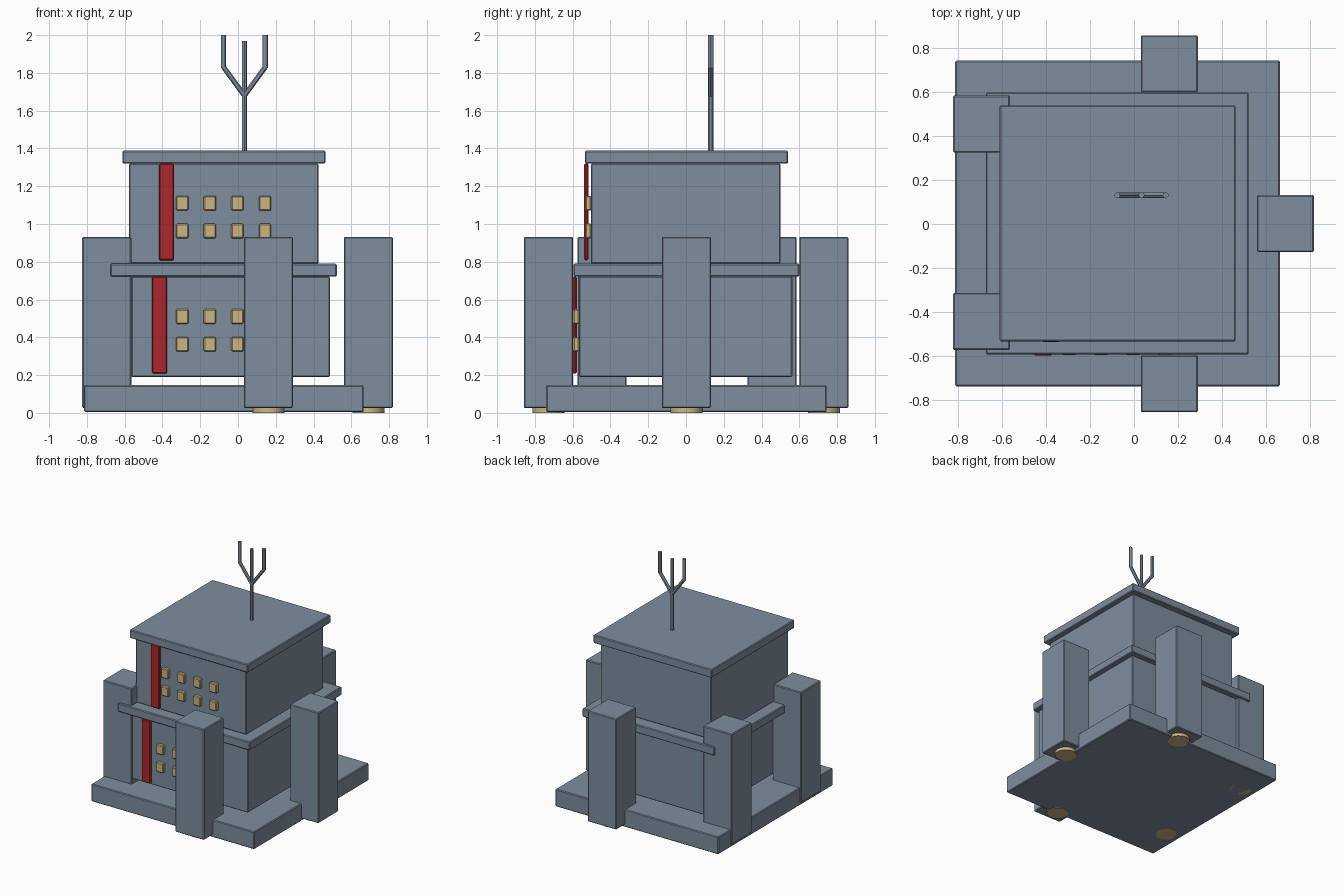
import bpy
from mathutils import Vector

if "Cube" in bpy.data.objects:
    bpy.data.objects.remove(bpy.data.objects["Cube"])


def material(name, rgb):
    m = bpy.data.materials.new(name)
    m.diffuse_color = (*rgb, 1)
    m.use_nodes = True
    m.node_tree.nodes["Principled BSDF"].inputs["Base Color"].default_value = m.diffuse_color
    return m


GREY = material("blue grey", (0.21, 0.27, 0.34))
RED = material("banner red", (0.42, 0.02, 0.025))
GOLD = material("pale gold", (0.60, 0.47, 0.22))


def box(name, x, y, z, mat=GREY, bevel=0.006):
    """Bevelled box from (min, max) ranges."""
    bpy.ops.mesh.primitive_cube_add(
        size=1, location=[(a + b) / 2 for a, b in (x, y, z)])
    ob = bpy.context.object
    ob.name = name
    ob.scale = [b - a for a, b in (x, y, z)]
    bpy.ops.object.transform_apply(location=False, rotation=False, scale=True)
    ob.data.materials.append(mat)
    mod = ob.modifiers.new("soft_edges", 'BEVEL')
    mod.width, mod.segments = bevel, 1
    return ob


def rod(name, start, end, radius, mat=GREY, sides=12):
    """Cylinder between two points."""
    a, b = Vector(start), Vector(end)
    bpy.ops.mesh.primitive_cylinder_add(
        vertices=sides, radius=radius, depth=(b - a).length, location=(a + b) / 2)
    ob = bpy.context.object
    ob.name = name
    ob.rotation_euler = (b - a).to_track_quat('Z', 'Y').to_euler()
    ob.data.materials.append(mat)
    bpy.ops.object.shade_smooth_by_angle()
    return ob


# Stacked storeys and slabs
box("base", (-0.815, 0.665), (-0.74, 0.745), (0.004, 0.147))
box("lower_storey", (-0.565, 0.487), (-0.567, 0.563), (0.19, 0.722))
box("middle_slab", (-0.675, 0.523), (-0.595, 0.6), (0.722, 0.79))
box("upper_storey", (-0.577, 0.427), (-0.503, 0.5), (0.79, 1.32))
box("roof_slab", (-0.612, 0.463), (-0.535, 0.541), (1.32, 1.388))

# Pillars with round feet
pillars = {"front": (0.161, -0.728), "back": (0.161, 0.73), "right": (0.69, 0.002),
           "left_front": (-0.695, -0.444), "left_back": (-0.695, 0.455)}
for name, (px, py) in pillars.items():
    box(name + "_pillar", (px - 0.13, px + 0.13), (py - 0.13, py + 0.13), (0.025, 0.932))
    bottom = 0.004 if name.startswith("left") else 0.0
    rod(name + "_foot", (px, py, bottom), (px, py, 0.03), 0.085, GOLD, 16)

# Windows and banners on the front of each storey
for level, wall, rows in (("lower", -0.567, (0.363, 0.51)),
                          ("upper", -0.503, (0.963, 1.11))):
    for r, wz in enumerate(rows):
        for c in range(4):
            wx = -0.295 + 0.146 * c
            box(f"{level}_window_{r}_{c}", (wx - 0.033, wx + 0.033),
                (wall - 0.03, wall + 0.002), (wz - 0.039, wz + 0.039), GOLD)
box("lower_banner", (-0.455, -0.375), (-0.6, -0.578), (0.208, 0.722), RED)
box("upper_banner", (-0.418, -0.338), (-0.539, -0.517), (0.808, 1.32), RED)

# Three-pronged antenna
AX, AY, R = 0.034, 0.131, 0.0135
rod("antenna_mast", (AX, AY, 1.38), (AX, AY, 1.97), R)
for side, s in (("left", -1), ("right", 1)):
    tip = AX + s * 0.11
    rod(side + "_antenna_branch", (AX, AY, 1.68), (tip, AY, 1.83), R)
    rod(side + "_antenna_prong", (tip, AY, 1.825), (tip, AY, 2.0), R)
